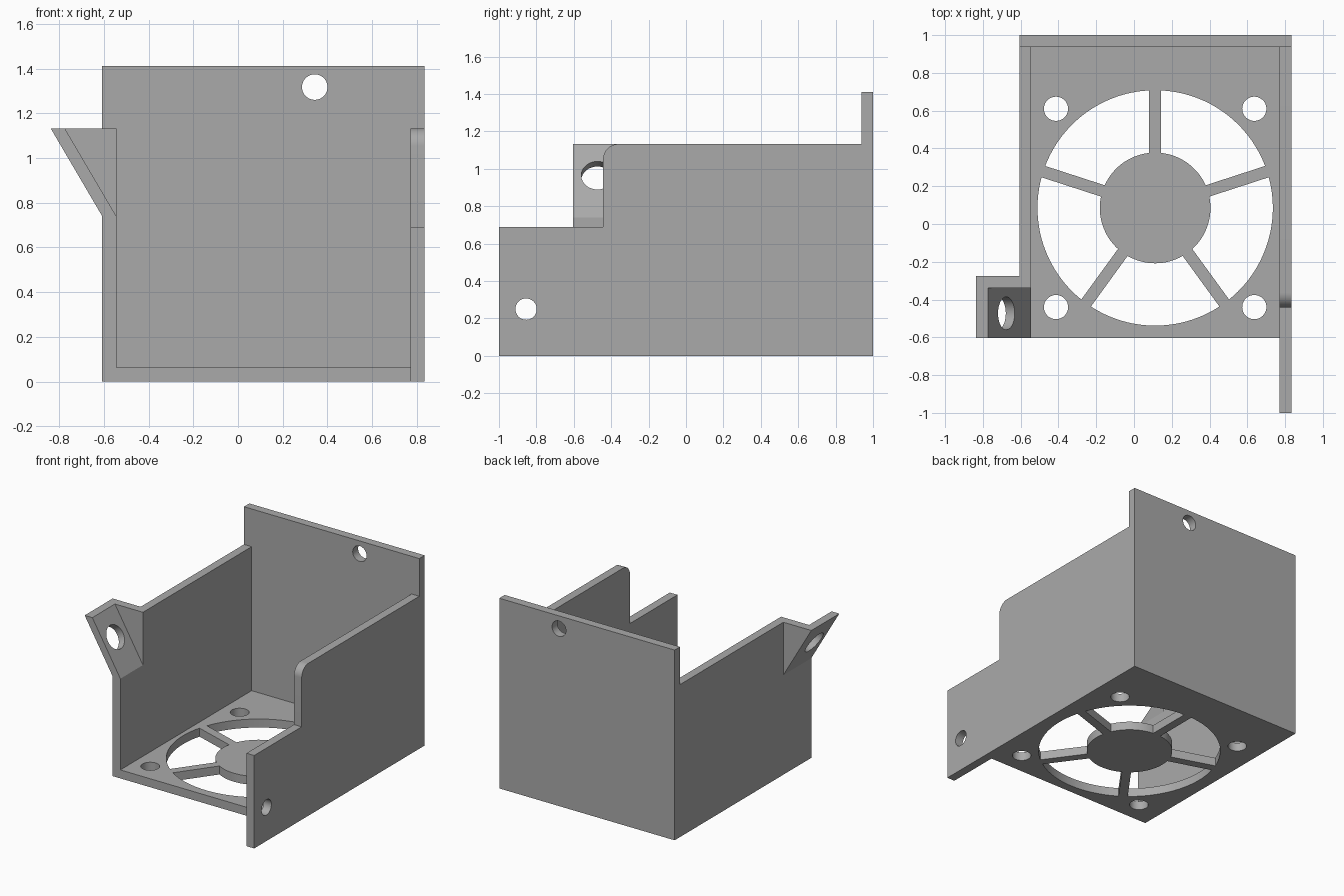
import bpy, bmesh
from math import sin, cos, asin, pi, radians

cube = bpy.data.objects.get("Cube")
if cube:
    bpy.data.objects.remove(cube, do_unlink=True)

# Main dimensions
T = 0.063                      # sheet thickness
LEFT, RIGHT = -0.607, 0.833    # outer faces of the side walls
FRONT, BACK = -0.603, 1.0
SIDE_TOP, BACK_TOP = 1.132, 1.412
FAN_X, FAN_Y = 0.112, 0.085
HUB_R, FAN_R, SPOKE_W = 0.293, 0.623, 0.063

grey = bpy.data.materials.new("plain grey")
grey.use_nodes = True
COLOUR = (0.4, 0.4, 0.4, 1)
grey.diffuse_color = COLOUR
grey.node_tree.nodes["Principled BSDF"].inputs["Base Color"].default_value = COLOUR


def arc(u, v, r, a0, a1, n):
    """Points along an arc, both ends included."""
    return [(u + r * cos(a0 + (a1 - a0) * i / n),
             v + r * sin(a0 + (a1 - a0) * i / n)) for i in range(n + 1)]


def circle(u, v, r, n=64):
    return arc(u, v, r, 0, 2 * pi, n)[:-1]


def rect(u0, u1, v0, v1):
    return [(u0, v0), (u1, v0), (u1, v1), (u0, v1)]


def prism(name, outline, axis, a, b):
    """Extrude a 2D outline along an axis from a to b."""
    place = {"x": lambda u, v: (a, u, v),
             "y": lambda u, v: (u, a, v),
             "z": lambda u, v: (u, v, a)}[axis]
    bm = bmesh.new()
    face = bm.faces.new([bm.verts.new(place(u, v)) for u, v in outline])
    made = bmesh.ops.extrude_face_region(bm, geom=[face])["geom"]
    shift = [b - a if axis == k else 0 for k in "xyz"]
    bmesh.ops.translate(bm, vec=shift,
                        verts=[g for g in made if isinstance(g, bmesh.types.BMVert)])
    bmesh.ops.recalc_face_normals(bm, faces=bm.faces)
    mesh = bpy.data.meshes.new(name)
    bm.to_mesh(mesh)
    bm.free()
    mesh.materials.append(grey)
    obj = bpy.data.objects.new(name, mesh)
    bpy.context.collection.objects.link(obj)
    return obj


def combine(body, tool, operation):
    """Apply one boolean step and discard the tool."""
    mod = body.modifiers.new(tool.name, "BOOLEAN")
    mod.operation, mod.solver, mod.object = operation, "EXACT", tool
    bpy.context.view_layer.objects.active = body
    bpy.ops.object.modifier_apply(modifier=mod.name)
    bpy.data.objects.remove(tool, do_unlink=True)


# Floor plate
housing = prism("fan_housing", rect(LEFT, RIGHT, FRONT, BACK), "z", 0, T)

# Walls: the right one reaches forward as a low, stepped tab with a rounded shoulder
step_y, step_z, round_r = -0.443, 0.69, 0.08
right_profile = [(-1, 0), (BACK, 0), (BACK, SIDE_TOP)]
right_profile += arc(step_y + round_r, SIDE_TOP - round_r, round_r, pi / 2, pi, 12)
right_profile += [(step_y, step_z), (-1, step_z)]

# Sloped ear on the left wall
ear_z, ear_out = 0.74, -0.837
ear_profile = [(ear_out, SIDE_TOP), (LEFT, ear_z), (LEFT + T, ear_z), (LEFT + T, SIDE_TOP)]

parts = [
    prism("back_wall", rect(LEFT, RIGHT, 0, BACK_TOP), "y", BACK - T, BACK),
    prism("left_wall", rect(FRONT, BACK, 0, SIDE_TOP), "x", LEFT, LEFT + T),
    prism("right_wall", right_profile, "x", RIGHT - T, RIGHT),
    prism("ear", ear_profile, "y", FRONT, -0.275),
]
for part in parts:
    combine(housing, part, "UNION")

# Pocket that leaves the ear as a sloped plate with a web behind it
inner = LEFT + T
slope = (LEFT - ear_out) / (SIDE_TOP - ear_z)
lift, dip = SIDE_TOP + 0.1, ear_z - 0.08
pocket_profile = [(inner - slope * (lift - ear_z), lift), (inner + slope * 0.08, dip),
                  (inner + slope * 0.08, lift)]
cutters = [prism("ear_pocket", pocket_profile, "y", FRONT - 0.1, -0.338)]

# Screw hole square to the sloped plate
ear_hole = prism("ear_hole", circle(0, 0, 0.087), "z", -0.12, 0.12)
ear_hole.rotation_euler.y = radians(60)
ear_hole.location = (-0.675, -0.473, 0.965)
cutters.append(ear_hole)

# Screw holes in the back and right walls
cutters.append(prism("back_hole", circle(0.343, 1.317, 0.057), "y", 0.8, 1.2))
cutters.append(prism("tab_hole", circle(-0.855, 0.25, 0.057), "x", 0.7, 0.9))

# Four fan mounting holes
for sx in (-1, 1):
    for sy in (-1, 1):
        hole = circle(FAN_X + sx * 0.525, FAN_Y + sy * 0.525, 0.064)
        cutters.append(prism("mount_hole", hole, "z", -0.1, 0.2))

# Five fan openings between parallel-sided spokes
for i in range(5):
    start = pi / 2 + i * 2 * pi / 5
    end = start + 2 * pi / 5
    outer, hub = asin(SPOKE_W / 2 / FAN_R), asin(SPOKE_W / 2 / HUB_R)
    opening = arc(FAN_X, FAN_Y, FAN_R, start + outer, end - outer, 24)
    opening += arc(FAN_X, FAN_Y, HUB_R, end - hub, start + hub, 16)
    cutters.append(prism("fan_opening", opening, "z", -0.1, 0.2))

bpy.context.view_layer.update()
for cutter in cutters:
    combine(housing, cutter, "DIFFERENCE")

# Smooth the round walls, keep the sheet edges crisp
bpy.ops.object.select_all(action="DESELECT")
housing.select_set(True)
bpy.context.view_layer.objects.active = housing
bpy.ops.object.shade_smooth_by_angle(angle=radians(30))
